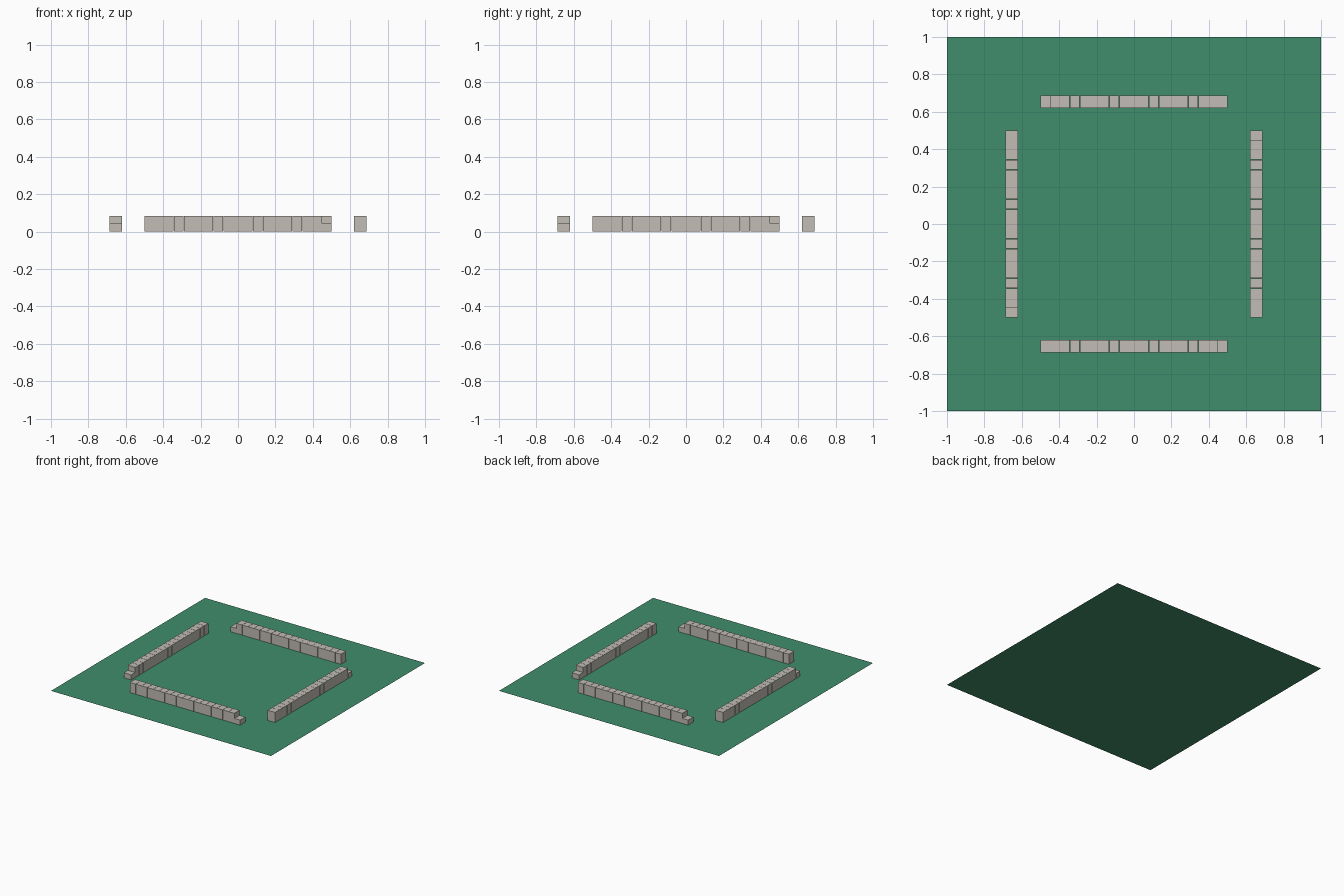
import bpy, bmesh, math
from mathutils import Matrix, Vector

cube = bpy.data.objects.get("Cube")
if cube:
    bpy.data.objects.remove(cube, do_unlink=True)

STACKS, PITCH = 19, 0.0528
TILE = Vector((0.051, 0.067, 0.0415))
WALL_DISTANCE = 0.654
BASE_Z = 0.0005


def material(name, colour):
    mat = bpy.data.materials.new(name)
    mat.use_nodes = True
    mat.diffuse_color = (*colour, 1)
    mat.node_tree.nodes["Principled BSDF"].inputs["Base Color"].default_value = (*colour, 1)
    return mat


def add_object(name, bm, mat):
    mesh = bpy.data.meshes.new(name)
    bm.to_mesh(mesh)
    bm.free()
    mesh.materials.append(mat)
    obj = bpy.data.objects.new(name, mesh)
    bpy.context.collection.objects.link(obj)
    return obj


felt = material("green felt", (0.05, 0.27, 0.145))
ivory = material("ivory tile", (0.54, 0.51, 0.46))

# Flat table cloth
bm = bmesh.new()
bmesh.ops.create_grid(bm, x_segments=1, y_segments=1, size=1)
add_object("table_cloth", bm, felt)


# Wall of tiles two layers high; the last stack lacks its upper tile
def tile_wall(name, angle):
    bm = bmesh.new()
    for layer in range(2):
        for i in range(STACKS - layer):
            x = (i - (STACKS - 1) / 2) * PITCH
            z = BASE_Z + (layer + 0.5) * TILE.z
            place = Matrix.Translation((x, -WALL_DISTANCE, z)) @ Matrix.Diagonal((*TILE, 1))
            bmesh.ops.create_cube(bm, size=1, matrix=place)
    wall = add_object(name, bm, ivory)
    wall.rotation_euler.z = angle


# Four walls, each a quarter turn on from the one before
for turn, side in enumerate(("front", "left", "back", "right")):
    tile_wall(side + "_tile_wall", turn * math.pi / 2)
